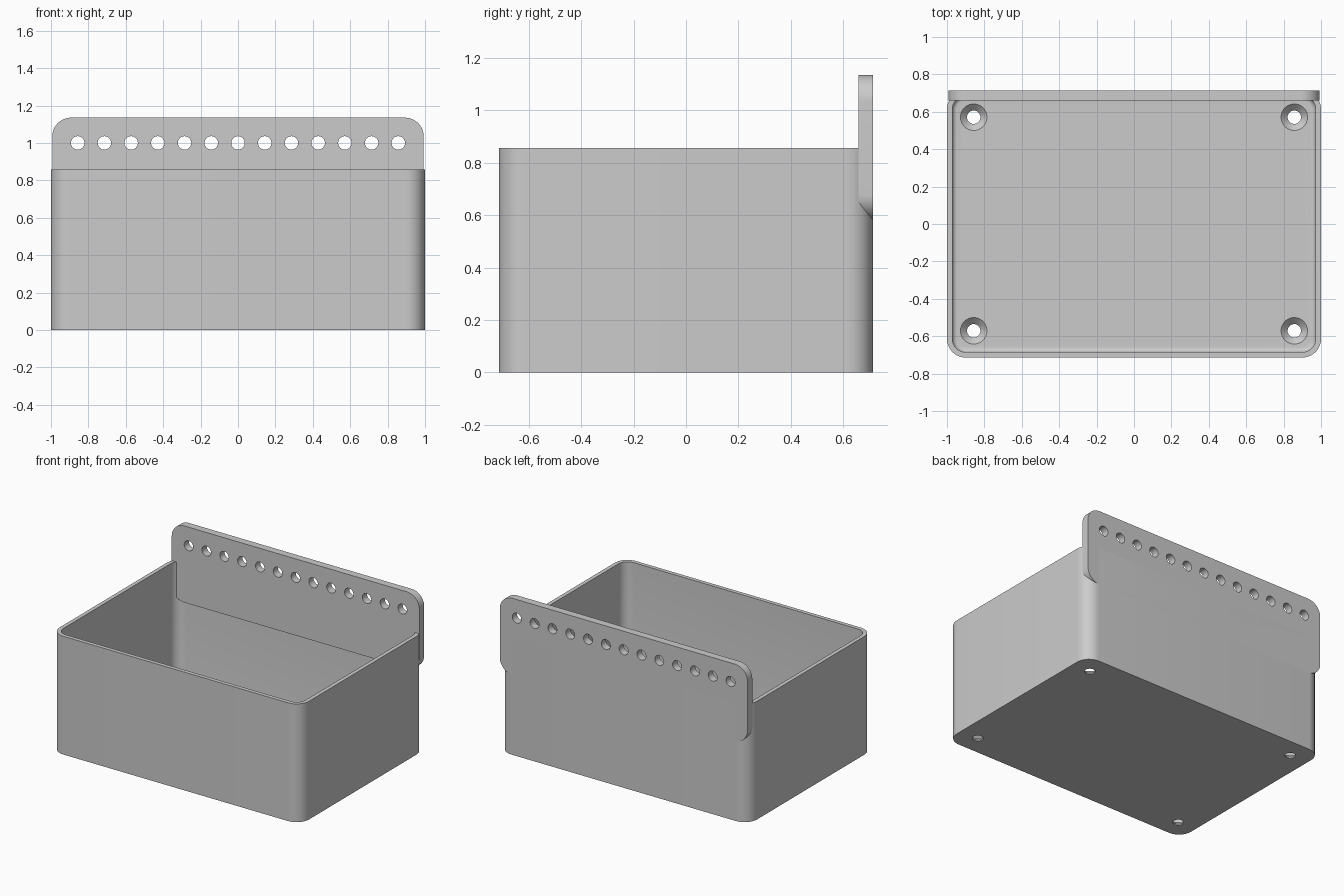
import bpy, bmesh
from math import sin, cos, pi
from mathutils import Matrix, Vector

cube = bpy.data.objects.get("Cube")
if cube:
    bpy.data.objects.remove(cube, do_unlink=True)

HALF_X, HALF_Y, HEIGHT, RADIUS = 1.0, 0.714, 0.857, 0.1
WALL, FLOOR, FILLET = 0.029, 0.043, 0.025
PLATE_DEPTH = 0.055

grey = bpy.data.materials.new("plain grey")
grey.use_nodes = True
grey.diffuse_color = (0.6, 0.6, 0.6, 1)
grey.node_tree.nodes["Principled BSDF"].inputs["Base Color"].default_value = (0.6, 0.6, 0.6, 1)


def outline(hx, hy, r, steps=12):
    """Counter-clockwise rounded rectangle."""
    pts = []
    for q, (sx, sy) in enumerate([(1, 1), (-1, 1), (-1, -1), (1, -1)]):
        for i in range(steps + 1):
            a = (q + i / steps) * pi / 2
            pts.append((sx * (hx - r) + r * cos(a), sy * (hy - r) + r * sin(a)))
    return pts


def circle(r, steps=32):
    return [(r * cos(2 * pi * i / steps), r * sin(2 * pi * i / steps)) for i in range(steps)]


def loft(bm, rings, matrix=Matrix()):
    """Skin a stack of (outline, height) rings and cap both ends."""
    loops = [[bm.verts.new(matrix @ Vector((x, y, z))) for x, y in pts] for pts, z in rings]
    for low, high in zip(loops, loops[1:]):
        for i in range(len(low)):
            j = (i + 1) % len(low)
            bm.faces.new((low[i], low[j], high[j], high[i]))
    bm.faces.new(loops[0][::-1])
    bm.faces.new(loops[-1])


def make_object(name, bm):
    bmesh.ops.recalc_face_normals(bm, faces=bm.faces)
    mesh = bpy.data.meshes.new(name)
    bm.to_mesh(mesh)
    bm.free()
    mesh.materials.append(grey)
    obj = bpy.data.objects.new(name, mesh)
    bpy.context.collection.objects.link(obj)
    return obj


def cut_and_smooth(obj, cutter):
    """Drill the holes, then smooth the curved surfaces."""
    mod = obj.modifiers.new("holes", "BOOLEAN")
    mod.operation, mod.solver, mod.object = "DIFFERENCE", "EXACT", cutter
    bpy.ops.object.select_all(action="DESELECT")
    bpy.context.view_layer.objects.active = obj
    obj.select_set(True)
    bpy.ops.object.modifier_apply(modifier=mod.name)
    bpy.data.objects.remove(cutter, do_unlink=True)
    bpy.ops.object.shade_smooth_by_angle(angle=pi / 6)


# Open box: up the outside, over the rim, down the inside, round into the floor
def box_ring(inset, z):
    return outline(HALF_X - inset, HALF_Y - inset, RADIUS - inset), z


rings = [box_ring(0, 0), box_ring(0, HEIGHT), box_ring(WALL, HEIGHT)]
for i in range(7):
    a = i / 6 * pi / 2
    rings.append(box_ring(WALL + FILLET * (1 - cos(a)), FLOOR + FILLET * (1 - sin(a))))
bm = bmesh.new()
loft(bm, rings)
box = make_object("open_box", bm)

# Countersunk screw holes in the floor corners
bm = bmesh.new()
for sx in (-1, 1):
    for sy in (-1, 1):
        place = Matrix.Translation((sx * 0.857, sy * 0.571, 0))
        loft(bm, [(circle(0.036), -0.05), (circle(0.036), FLOOR - 0.035),
                  (circle(0.071), FLOOR), (circle(0.071), FLOOR + 0.05)], place)
cut_and_smooth(box, make_object("screw_hole_cutter", bm))

# Upright back plate with rounded corners
LOW, HIGH = 0.58, 1.135
upright = Matrix.Rotation(pi / 2, 4, "X")
bm = bmesh.new()
shape = outline(0.993, (HIGH - LOW) / 2, RADIUS)
loft(bm, [(shape, 0), (shape, PLATE_DEPTH)],
     Matrix.Translation((0, HALF_Y, (HIGH + LOW) / 2)) @ upright)
plate = make_object("back_plate", bm)

# Row of round holes along the back plate
bm = bmesh.new()
for i in range(-6, 7):
    place = Matrix.Translation((i / 7, HALF_Y + 0.1, 1.0)) @ upright
    loft(bm, [(circle(0.036), 0), (circle(0.036), 0.3)], place)
cut_and_smooth(plate, make_object("hole_row_cutter", bm))
